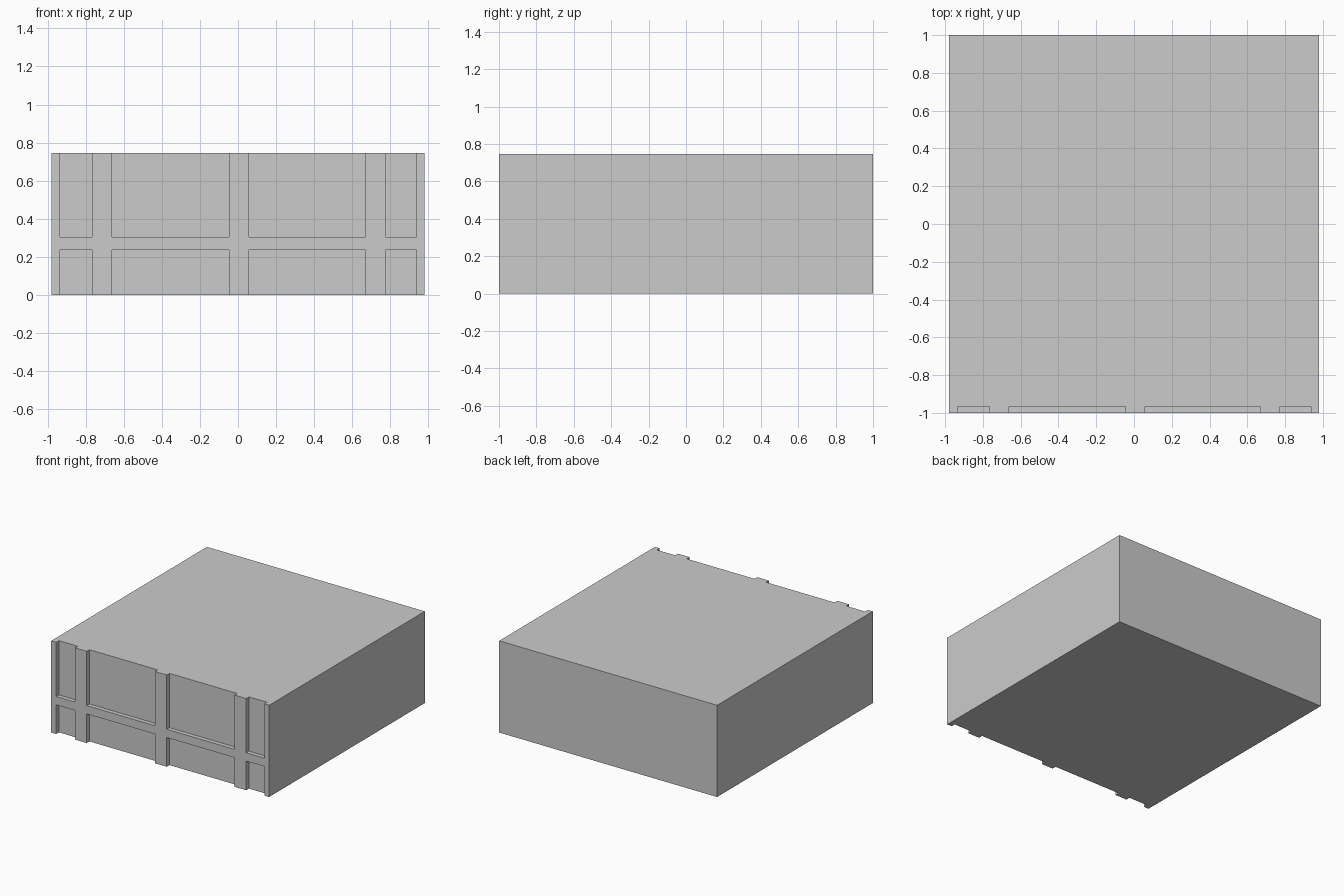
import bpy
import bmesh
from mathutils import Matrix, Vector

if "Cube" in bpy.data.objects:
    bpy.data.objects.remove(bpy.data.objects["Cube"])

W, H, RECESS = 0.98, 0.746, -0.965


def add_box(bm, lo, hi):
    lo, hi = Vector(lo), Vector(hi)
    m = Matrix.Translation((lo + hi) / 2) @ Matrix.Diagonal((hi - lo).to_4d())
    m[3][3] = 1
    bmesh.ops.create_cube(bm, size=1, matrix=m)


def make_object(name, boxes):
    bm = bmesh.new()
    for lo, hi in boxes:
        add_box(bm, lo, hi)
    mesh = bpy.data.meshes.new(name)
    bm.to_mesh(mesh)
    bm.free()
    obj = bpy.data.objects.new(name, mesh)
    bpy.context.collection.objects.link(obj)
    return obj


# Main block
block = make_object("building_block", [((-W, -1, 0), (W, 1, H))])

# Recessed front panels: four bays, two rows, open at the top and bottom
bays = [(-0.935, -0.766), (-0.661, -0.046), (0.059, 0.669), (0.774, 0.937)]
rows = [(-0.1, 0.237), (0.305, H + 0.1)]
cutter = make_object("panel_cutter", [
    ((x0, -1.1, z0), (x1, RECESS, z1)) for x0, x1 in bays for z0, z1 in rows])
cutter.hide_render = True

# Carve the panels, leaving the pilasters and the horizontal band
cut = block.modifiers.new("panels", 'BOOLEAN')
cut.operation = 'DIFFERENCE'
cut.solver = 'EXACT'
cut.object = cutter
bpy.context.view_layer.objects.active = block
bpy.ops.object.modifier_apply(modifier=cut.name)
bpy.data.objects.remove(cutter)
